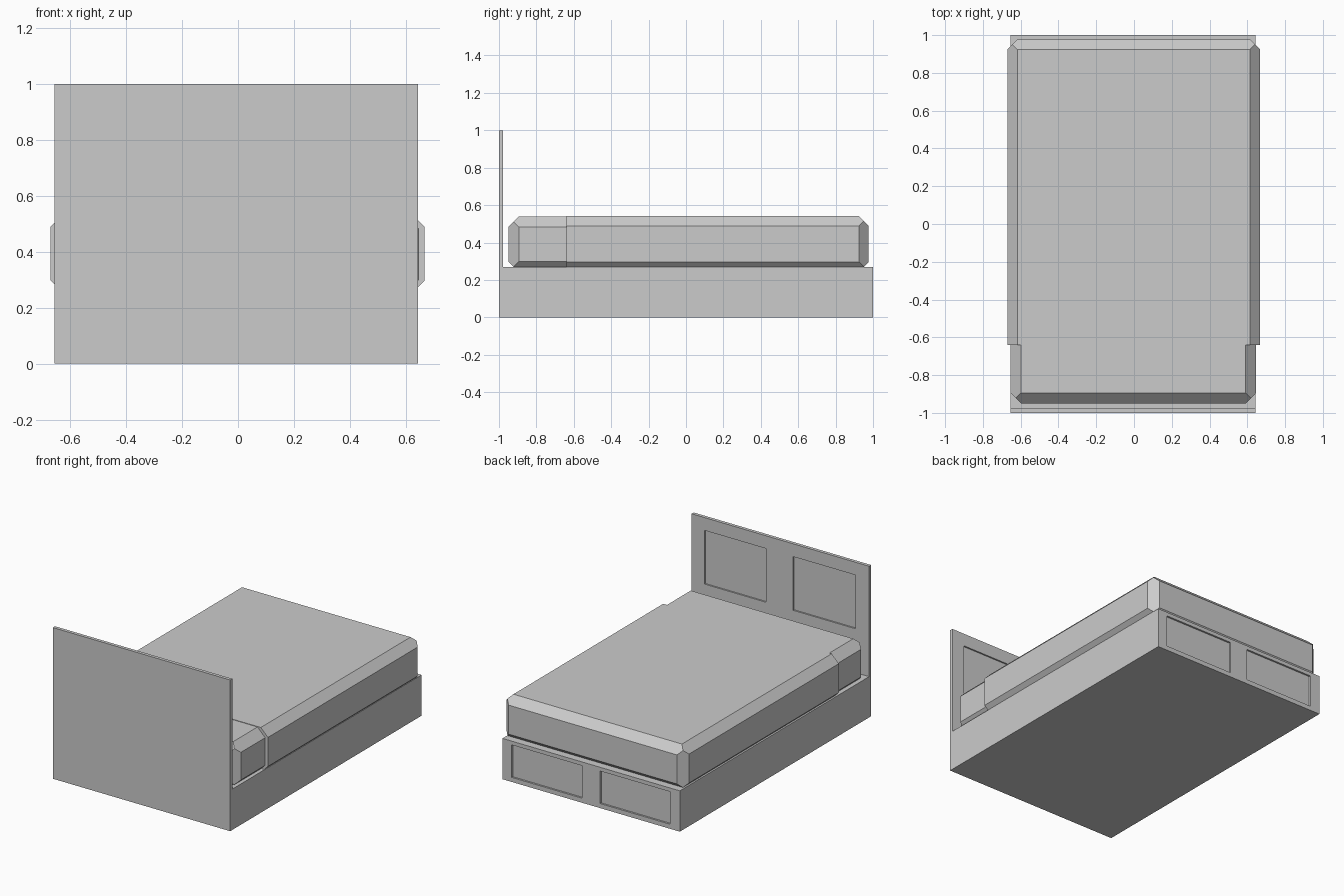
import bpy, bmesh
from mathutils import Vector

if "Cube" in bpy.data.objects:
    bpy.data.objects.remove(bpy.data.objects["Cube"])


def finish(bm, name):
    bmesh.ops.dissolve_limit(bm, angle_limit=0.01, verts=bm.verts[:], edges=bm.edges[:])
    bmesh.ops.recalc_face_normals(bm, faces=bm.faces[:])
    mesh = bpy.data.meshes.new(name)
    bm.to_mesh(mesh)
    bm.free()
    obj = bpy.data.objects.new(name, mesh)
    bpy.context.collection.objects.link(obj)
    return obj


def cut(bm, co, no, clear=False, fill=False):
    geom = bm.verts[:] + bm.edges[:] + bm.faces[:]
    res = bmesh.ops.bisect_plane(bm, geom=geom, dist=1e-5, plane_co=co,
                                 plane_no=no, clear_outer=clear)
    if fill:
        edges = [e for e in res["geom_cut"] if isinstance(e, bmesh.types.BMEdge)]
        if edges:
            bmesh.ops.contextual_create(bm, geom=edges)


def box(lo, hi):
    bm = bmesh.new()
    bmesh.ops.create_cube(bm, size=1)
    for v in bm.verts:
        v.co = Vector([lo[i] if v.co[i] < 0 else hi[i] for i in range(3)])
    return bm


def panelled_board(name, lo, hi, xs, zs, depth):
    """Box whose +y face has sunken rectangular panels."""
    bm = box(lo, hi)
    for a, b in xs:
        for x in (a, b):
            cut(bm, (x, 0, 0), (1, 0, 0))
    for z in zs:
        cut(bm, (0, 0, z), (0, 0, 1))
    bm.normal_update()
    panels = []
    for f in bm.faces:
        c = f.calc_center_median()
        if f.normal.y > 0.9 and zs[0] < c.z < zs[1] and any(a < c.x < b for a, b in xs):
            panels.append(f)
    bmesh.ops.inset_individual(bm, faces=panels, thickness=0, depth=-depth)
    return finish(bm, name)


def soft_box(name, lo, hi, c, y_cut, keep_front):
    """Box with every edge chamfered by c, trimmed at y_cut and at the base top."""
    bm = bmesh.new()
    mid = (Vector(lo) + Vector(hi)) / 2
    half = (Vector(hi) - Vector(lo)) / 2
    for sx in (-1, 1):
        for sy in (-1, 1):
            for sz in (-1, 1):
                s = Vector((sx, sy, sz))
                for axis in (0, 1, 2, None):
                    inset = [c / 2 if axis is None else (0 if i == axis else c)
                             for i in range(3)]
                    bm.verts.new([mid[i] + s[i] * (half[i] - inset[i]) for i in range(3)])
    bmesh.ops.convex_hull(bm, input=bm.verts[:])
    bmesh.ops.dissolve_limit(bm, angle_limit=0.01, verts=bm.verts[:], edges=bm.edges[:])
    cut(bm, (0, 0, BASE_TOP), (0, 0, -1), True, True)
    cut(bm, (0, y_cut, 0), (0, 1 if keep_front else -1, 0), True, True)
    return finish(bm, name)


BASE_TOP = 0.27
XL, XR = -0.655, 0.643

# Bed base with two drawer panels at the foot end
panelled_board("bed_base", (XL, -0.978, 0), (XR, 1, BASE_TOP),
               [(-0.583, -0.072), (0.06, 0.575)], (0.03, 0.245), 0.012)

# Headboard with two sunken panels facing the mattress
panelled_board("headboard", (XL, -1, 0), (XR, -0.978, 1),
               [(-0.555, -0.10), (0.10, 0.55)], (0.56, 0.915), 0.01)

# Mattress end showing near the headboard
soft_box("mattress", (-0.654, -0.95, 0.243), (0.647, 0.95, 0.538), 0.056, -0.63, True)

# Thicker cover over the rest of the mattress
soft_box("bed_cover", (-0.67, -1.0, 0.245), (0.667, 0.977, 0.541), 0.052, -0.64, False)
